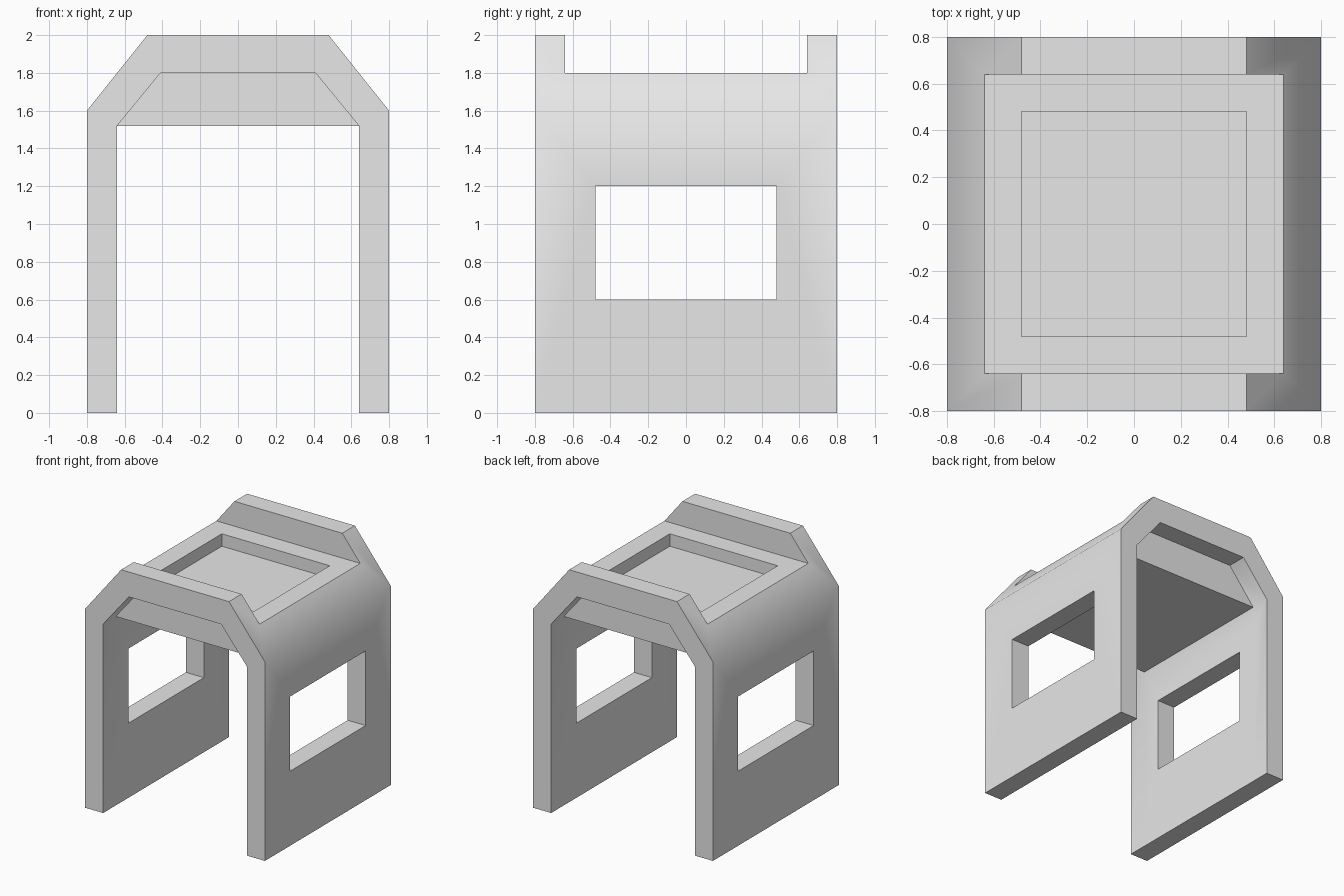
import bpy, bmesh, math
from mathutils import Vector

cube = bpy.data.objects.get("Cube")
if cube:
    bpy.data.objects.remove(cube, do_unlink=True)

GREY = (0.8, 0.8, 0.8, 1)
mat = bpy.data.materials.new("light grey")
mat.use_nodes = True
mat.diffuse_color = GREY
mat.node_tree.nodes["Principled BSDF"].inputs["Base Color"].default_value = GREY


def prism(name, half, y0, y1):
    """Extrude a profile, given as its right half from bottom to top, along y."""
    profile = half + [(-x, z) for x, z in reversed(half)]
    bm = bmesh.new()
    face = bm.faces.new([bm.verts.new((x, y0, z)) for x, z in profile])
    new = bmesh.ops.extrude_face_region(bm, geom=[face])["geom"]
    verts = [v for v in new if isinstance(v, bmesh.types.BMVert)]
    bmesh.ops.translate(bm, verts=verts, vec=Vector((0, y1 - y0, 0)))
    bmesh.ops.recalc_face_normals(bm, faces=bm.faces)
    mesh = bpy.data.meshes.new(name)
    bm.to_mesh(mesh)
    bm.free()
    mesh.materials.append(mat)
    obj = bpy.data.objects.new(name, mesh)
    bpy.context.collection.objects.link(obj)
    return obj


def box(name, x, y, z0, z1):
    return prism(name, [(x, z0), (x, z1)], -y, y)


# Solid arched body
shelter = prism("shelter", [(0.8, 0), (0.8, 1.6), (0.48, 2)], -0.8, 0.8)

# Passage, arched openings at both ends, roof step, roof recess, side windows
opening = [(0.64, -0.2), (0.64, 1.52), (0.41, 1.8)]
cutters = [
    box("passage_cutter", 0.64, 1, -0.2, 1.52),
    prism("front_opening_cutter", opening, -1, -0.64),
    prism("back_opening_cutter", opening, 0.64, 1),
    box("roof_step_cutter", 1, 0.64, 1.8, 2.2),
    box("roof_recess_cutter", 0.48, 0.48, 1.7, 1.9),
    box("window_cutter", 1, 0.48, 0.6, 1.2),
]

bpy.ops.object.select_all(action="DESELECT")
bpy.context.view_layer.objects.active = shelter
shelter.select_set(True)
for cutter in cutters:
    cutter.hide_render = True
    mod = shelter.modifiers.new(cutter.name, "BOOLEAN")
    mod.operation = "DIFFERENCE"
    mod.solver = "EXACT"
    mod.object = cutter
    bpy.ops.object.modifier_apply(modifier=mod.name)
    bpy.data.objects.remove(cutter, do_unlink=True)

# Soft shoulder between wall and slope, crisp edges elsewhere
bpy.ops.object.shade_smooth_by_angle(angle=math.radians(45))
